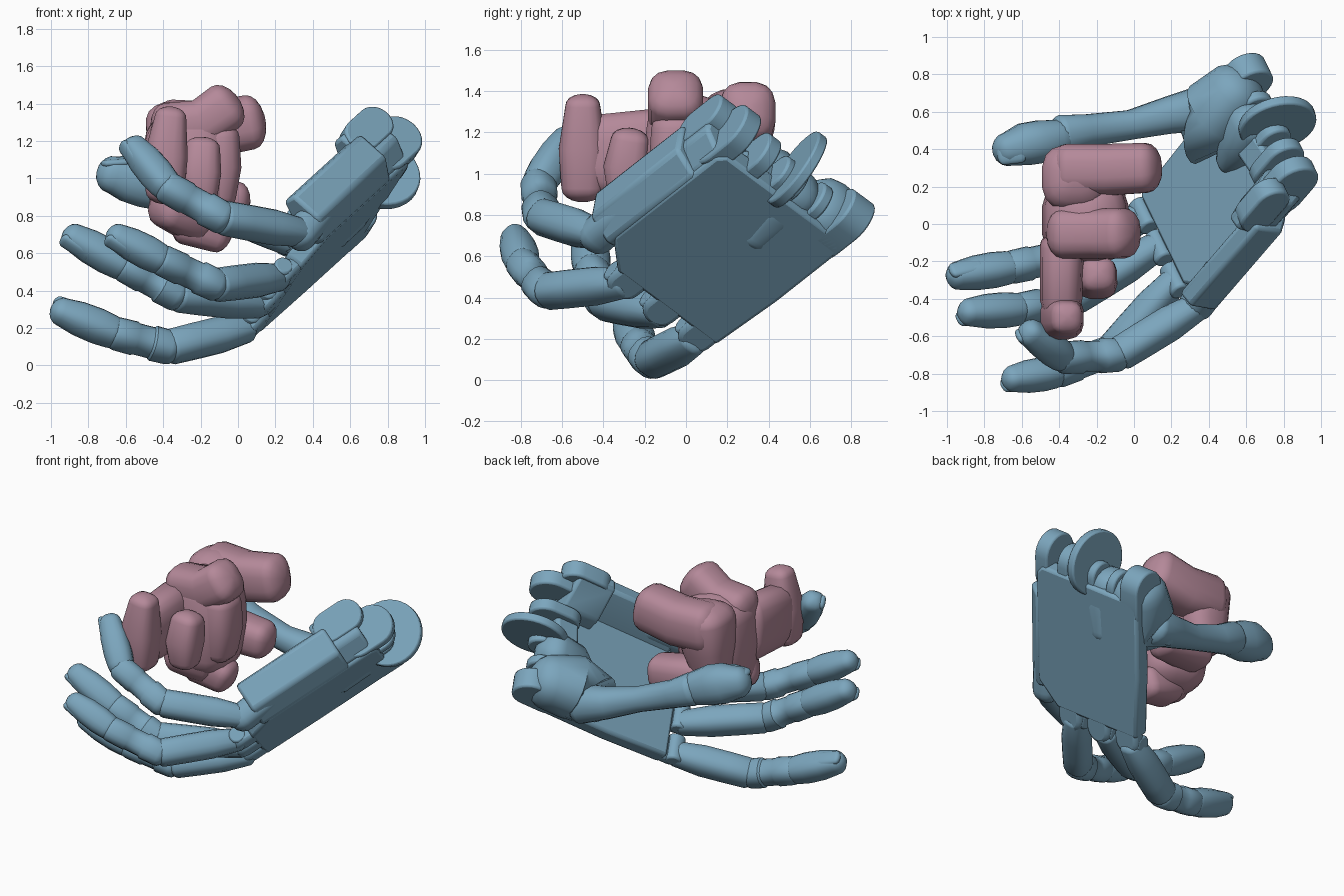
import bpy, bmesh
from math import sin, cos, pi, radians
from mathutils import Vector as V

if "Cube" in bpy.data.objects:
    bpy.data.objects.remove(bpy.data.objects["Cube"])

def material(name, col):
    m = bpy.data.materials.new(name)
    m.diffuse_color = (*col, 1)
    m.use_nodes = True
    m.node_tree.nodes["Principled BSDF"].inputs["Base Color"].default_value = m.diffuse_color
    return m

BLUE = material("blue_metal", (0.20, 0.38, 0.51))
PINK = material("pink_clay", (0.46, 0.25, 0.32))

# palm frame: U to the wrist, W to the little finger, N out of the palm
O = V((0.07, 0.10, 0.13))
U = V((0.56, 0.65, 0.51)).normalized()
W = V((0.33, -0.64, 0.50))
W = (W - U * W.dot(U)).normalized()
N = -U.cross(W)

def P(u, w, n):
    return O + U * u + W * w + N * n

def finish(name, bm, mat, bevel=0.0, angle=35):
    bmesh.ops.recalc_face_normals(bm, faces=bm.faces)
    me = bpy.data.meshes.new(name)
    bm.to_mesh(me)
    bm.free()
    ob = bpy.data.objects.new(name, me)
    bpy.context.collection.objects.link(ob)
    me.materials.append(mat)
    bpy.ops.object.select_all(action='DESELECT')
    bpy.context.view_layer.objects.active = ob
    ob.select_set(True)
    bpy.ops.object.shade_smooth_by_angle(angle=radians(angle))
    if bevel:
        b = ob.modifiers.new("bevel", 'BEVEL')
        b.width, b.segments, b.limit_method = bevel, 2, 'ANGLE'
    return ob

def loft(name, rings, mat, bevel=0.0, angle=35):
    bm = bmesh.new()
    vs = [[bm.verts.new(p) for p in r] for r in rings]
    k = len(vs[0])
    for a, b in zip(vs, vs[1:]):
        for i in range(k):
            bm.faces.new((a[i], a[(i + 1) % k], b[(i + 1) % k], b[i]))
    bm.faces.new(vs[0])
    bm.faces.new(vs[-1])
    return finish(name, bm, mat, bevel, angle)

def prism_uw(name, prof, n0, n1, bevel=0.02):
    return loft(name, [[P(u, w, n) for u, w in prof] for n in (n0, n1)], BLUE, bevel)

def prism_wn(name, prof, u0, u1, bevel=0.02):
    return loft(name, [[P(u, w, n) for w, n in prof] for u in (u0, u1)], BLUE, bevel)

def lobe(name, w, thick, u0, u1, n, r, bevel=0.012):
    # stadium plate lying in the U-N plane
    prof = [(u1 + r * sin(a), n + r * cos(a)) for a in [pi * i / 12 for i in range(13)]]
    prof += [(u0 - r * sin(a), n - r * cos(a)) for a in [pi * i / 12 for i in range(13)]]
    return loft(name, [[P(u, ww, q) for u, q in prof] for ww in (w - thick / 2, w + thick / 2)],
                BLUE, bevel)

def limb(name, pts, radii, mat, side=W, power=0.8, flat=1.0, dome=0.8, sides=16, angle=40):
    # soft-cornered tube through points with domed ends
    pts = [V(p) for p in pts]
    d0, d1 = (pts[0] - pts[1]).normalized(), (pts[-1] - pts[-2]).normalized()
    st = []
    for a in (80, 60, 40, 20):
        a = radians(a)
        st.append((pts[0] + d0 * radii[0] * dome * sin(a), radii[0] * cos(a), -d0))
    for i, p in enumerate(pts):
        t = pts[min(i + 1, len(pts) - 1)] - pts[max(i - 1, 0)]
        st.append((p, radii[i], t.normalized()))
    for a in (20, 40, 60, 80):
        a = radians(a)
        st.append((pts[-1] + d1 * radii[-1] * dome * sin(a), radii[-1] * cos(a), d1))
    rings = []
    for p, r, t in st:
        s = (side - t * side.dot(t)).normalized()
        q = t.cross(s)
        ring = []
        for i in range(sides):
            a = 2 * pi * (i + .5) / sides
            c, e = cos(a), sin(a)
            x = abs(c) ** power * (1 if c > 0 else -1)
            y = abs(e) ** power * (1 if e > 0 else -1)
            ring.append(p + s * r * x + q * r * flat * y)
        rings.append(ring)
    return loft(name, rings, mat, 0, angle)

# palm plate and cupped outer edge
prism_uw("palm_plate", [(0.07, 0.0), (0.07, 0.64), (0.22, 0.80), (0.98, 0.80), (1.03, 0.76),
                        (1.03, 0.04), (0.98, -0.02), (0.5, -0.02)], 0.0, 0.11)
prism_wn("outer_palm_edge", [(0.68, 0.03), (0.80, 0.0), (0.92, 0.09), (0.92, 0.27),
                             (0.83, 0.30), (0.71, 0.12)], 0.17, 0.82)
prism_wn("heel_block", [(0.60, 0.02), (0.80, 0.02), (0.89, 0.13), (0.88, 0.34), (0.80, 0.36),
                        (0.64, 0.20)], 0.74, 1.0)
prism_wn("wrist_block", [(0.0, 0.02), (0.66, 0.02), (0.66, 0.16), (0.3, 0.24), (0.0, 0.24)], 0.86, 1.02)

# rounded knuckle lobes with pins, flush with the back of the palm
for i, w in enumerate((0.09, 0.32, 0.55)):
    r = 0.088
    prof = [(0.02 - r * cos(a), w + r * sin(a)) for a in [-pi / 2 + pi * k / 10 for k in range(11)]]
    prism_uw(f"knuckle_lobe_{i+1}", prof + [(0.16, w + r), (0.16, w - r)], 0.002, 0.085, 0.025)
    lobe(f"knuckle_pin_{i+1}", w, 0.18, 0.0, 0.01, 0.075, 0.05)
limb("knuckle_lobe_4", [P(.34, .81, .13), P(.10, .81, .11)], [.09, .09], BLUE, W, dome=1)

# wrist hinge lugs and large hinge disc
for i, (w, u, n, r, t) in enumerate([(0.05, 1.09, 0.12, 0.12, .14), (0.22, 1.04, 0.12, 0.10, .06),
                                     (0.60, 1.07, 0.12, 0.11, .08), (0.77, 1.08, 0.14, 0.13, .10)]):
    lobe(f"wrist_lug_{i+1}", w, t, 0.95, u, n, r)
lobe("heel_lug", 0.84, 0.11, 0.85, 0.98, 0.27, 0.10)
lobe("wrist_axle_mount", 0.42, 0.14, 0.95, 1.06, 0.11, 0.09)
hd, hn = P(1.13, .42, .12), V((.22, -.79, .57)).normalized()
hx = hn.orthogonal().normalized()
hy = hn.cross(hx)
loft("wrist_hinge_disc", [[hd + hn * k + (hx * cos(2 * pi * i / 32) + hy * sin(2 * pi * i / 32)) * .21
                           for i in range(32)] for k in (-.028, .028)], BLUE, .01)

# fingers: base, middle and tip segments, with a nail
def finger(name, pts, r, up, side=W):
    a, b, c, d = [V(p) for p in pts]
    ab, bc, cd = (b - a).normalized(), (c - b).normalized(), (d - c).normalized()
    limb(name + "_base_segment", [a, a.lerp(b, .35), a.lerp(b, .7), b - ab * .02],
         [r * .8, r, r, r * .98], BLUE, side, power=.8, dome=.5)
    limb(name + "_middle_segment", [b, b.lerp(c, .3), b.lerp(c, .34), b.lerp(c, .62), b.lerp(c, .66), c],
         [r * .94, r * .97, r * .86, r * .86, r * .93, r * .91], BLUE, side, dome=.7)
    e = d - cd * r * .7
    limb(name + "_tip", [c + cd * .03, c.lerp(e, .35), c.lerp(e, .7), e],
         [r * .91, r * .98, r * .94, r * .78], BLUE, side, dome=.9)
    s = (side - cd * side.dot(cd)).normalized()
    q = cd.cross(s)
    if q.dot(up) < 0:
        q = -q
    limb(name + "_nail", [c.lerp(d, .55) + q * r * .68, d - cd * r * .35 + q * r * .54],
         [r * .52, r * .5], BLUE, s, flat=.5, dome=.6)

finger("index", [(.05, .04, .20), (-.37, -.17, .097), (-.65, -.23, .17), (-1.0, -.285, .31)], .093, V((0, 0, 1)))
finger("middle", [(.12, -.12, .33), (-.33, -.40, .38), (-.60, -.455, .53), (-.935, -.475, .715)], .092, V((-1, -.5, 0)))
finger("ring", [(.22, -.30, .47), (-.12, -.68, .43), (-.40, -.79, .56), (-.70, -.835, .715)], .088, V((-1, -.5, 0)))
finger("little", [(.34, -.44, .71), (-.085, -.70, .79), (-.375, -.715, .95), (-.59, -.555, 1.205)], .09, V((-1, -1, 0)))

# thumb: fleshy mount, neck, tip and nail
limb("thumb_mount", [P(1.0, .10, .17), P(.85, .12, .20), P(.68, .10, .20), (.28, .61, .69)],
     [.17, .20, .17, .11], BLUE, W, power=.9)
limb("thumb_web", [P(1.0, .32, .15), P(.85, .32, .12), P(.70, .30, .07)], [.13, .13, .08], BLUE, W)
limb("thumb_base_segment", [(.36, .615, .68), (.18, .58, .72), (-.02, .53, .78), (-.25, .50, .865), (-.38, .48, .925)],
     [.125, .10, .08, .088, .105], BLUE, V((0, 1, 0)), power=.9, dome=.6)
limb("thumb_tip", [(-.41, .46, .935), (-.50, .44, .97), (-.59, .425, 1.0), (-.67, .40, 1.02)],
     [.10, .116, .115, .092], BLUE, V((0, 1, 0)), power=.9, flat=1.1, dome=.95)
limb("thumb_nail", [(-.61, .385, 1.085), (-.70, .37, 1.08)], [.06, .055], BLUE, V((0, 1, 0)), flat=.4, dome=.6)

# held lumpy figure: (name, path, radii, height-to-width ratio)
X, Y = V((1, 0, 0)), V((0, 1, 0))
lumps = [
    ("figure_torso", [(-.26, .01, .84), (-.26, .02, 1.05), (-.26, .03, 1.24)], [.21, .235, .22], 1),
    ("figure_back", [(-.36, .24, .98), (-.34, .24, 1.10), (-.32, .25, 1.30)], [.12, .15, .175], 1),
    ("figure_chest", [(-.13, -.04, .90), (-.12, -.04, 1.06), (-.12, -.04, 1.22)], [.12, .14, .13], 1),
    ("figure_upper_arm", [(-.36, .29, 1.27), (-.15, .29, 1.26), (.06, .30, 1.30)], [.14, .14, .135], 1.1),
    ("figure_head", [(-.38, -.05, 1.27), (-.2, -.05, 1.29), (-.07, -.05, 1.38)], [.135, .135, .135], 1),
    ("figure_side_lobe", [(-.39, -.50, .93), (-.385, -.50, 1.12), (-.36, -.50, 1.33)], [.105, .118, .085], 1),
    ("figure_shoulder", [(-.38, -.55, 1.08), (-.39, -.40, 1.09), (-.385, -.12, 1.11)], [.08, .115, .12], 1.75),
    ("figure_front_lobe", [(-.20, -.29, .90), (-.20, -.29, 1.03), (-.19, -.27, 1.16)], [.09, .112, .095], 1),
    ("figure_lower_arm", [(-.28, .25, .90), (-.01, .28, .87)], [.13, .115], 1),
    ("figure_hip", [(-.37, -.12, .86), (-.24, -.02, .82)], [.13, .16], 1),
    ("figure_foot", [(-.26, -.02, .77), (-.10, .0, .705)], [.13, .105], 1),
]
for name, pts, rad, flat in lumps:
    side = X if name == "figure_shoulder" else Y
    limb(name, pts, rad, PINK, side, power=.7, flat=flat, dome=.65, sides=16)
